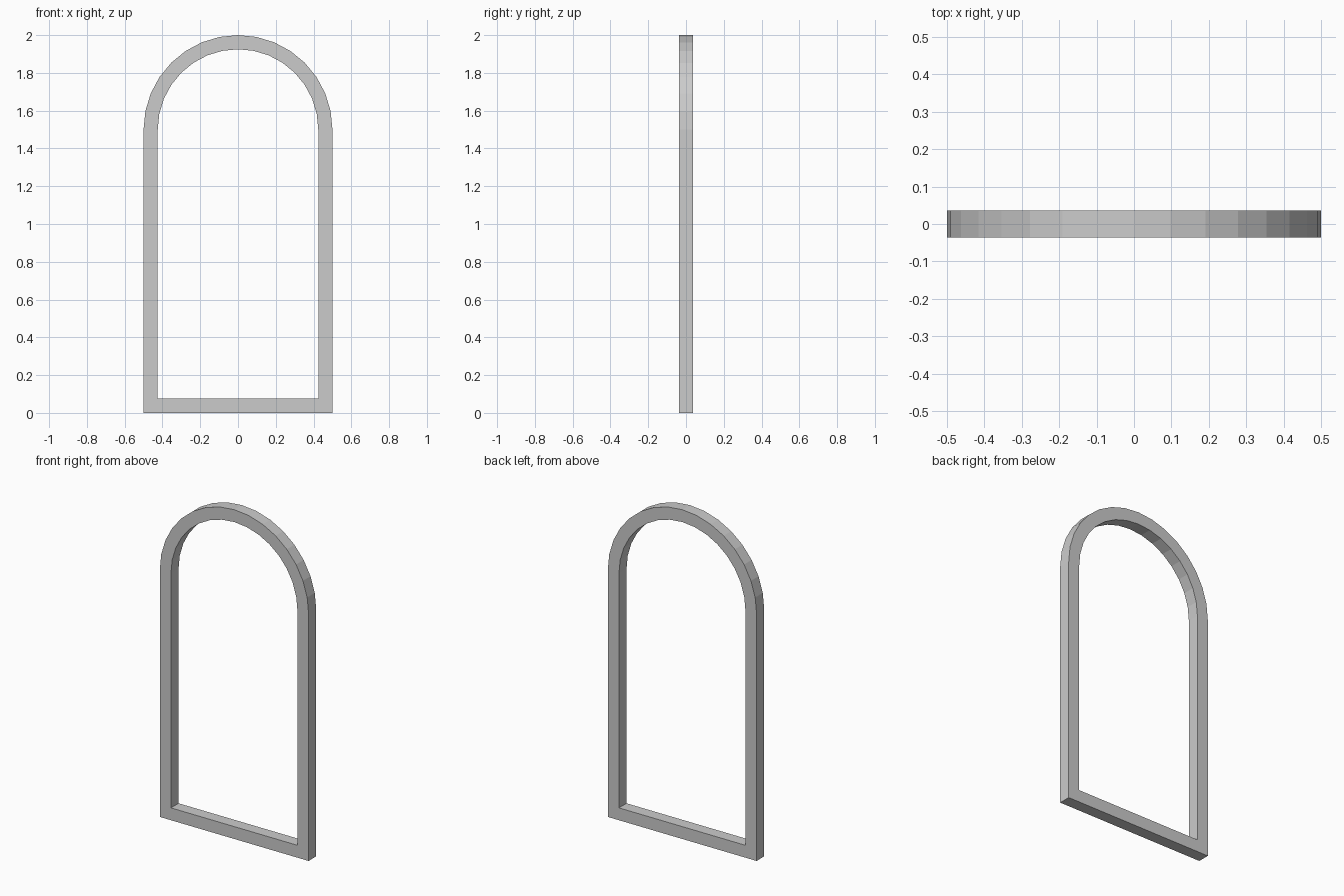
import bpy, bmesh, math

if "Cube" in bpy.data.objects:
    bpy.data.objects.remove(bpy.data.objects["Cube"])

HALF_W, SPRING, BORDER, DEPTH, SEGS = 0.5, 1.5, 0.075, 0.073, 16


def arch_outline(inset):
    """Closed arched-opening outline, inset from the outer edge."""
    r = HALF_W - inset
    pts = [(-r, inset), (r, inset)]
    for i in range(SEGS + 1):
        a = math.pi * i / SEGS
        pts.append((r * math.cos(a), SPRING + r * math.sin(a)))
    return pts


# Arched frame: quads between outer and inner outlines, front, back and rims
bm = bmesh.new()


def ring(inset, y):
    return [bm.verts.new((x, y, z)) for x, z in arch_outline(inset)]


loops = [ring(0, -DEPTH / 2), ring(BORDER, -DEPTH / 2),
         ring(BORDER, DEPTH / 2), ring(0, DEPTH / 2)]
n = len(loops[0])
for k in range(4):
    a, b = loops[k], loops[(k + 1) % 4]
    for i in range(n):
        j = (i + 1) % n
        bm.faces.new((a[i], a[j], b[j], b[i]))
bmesh.ops.recalc_face_normals(bm, faces=bm.faces)

mesh = bpy.data.meshes.new("arched_frame")
bm.to_mesh(mesh)
bm.free()
bpy.context.collection.objects.link(bpy.data.objects.new("arched_frame", mesh))
